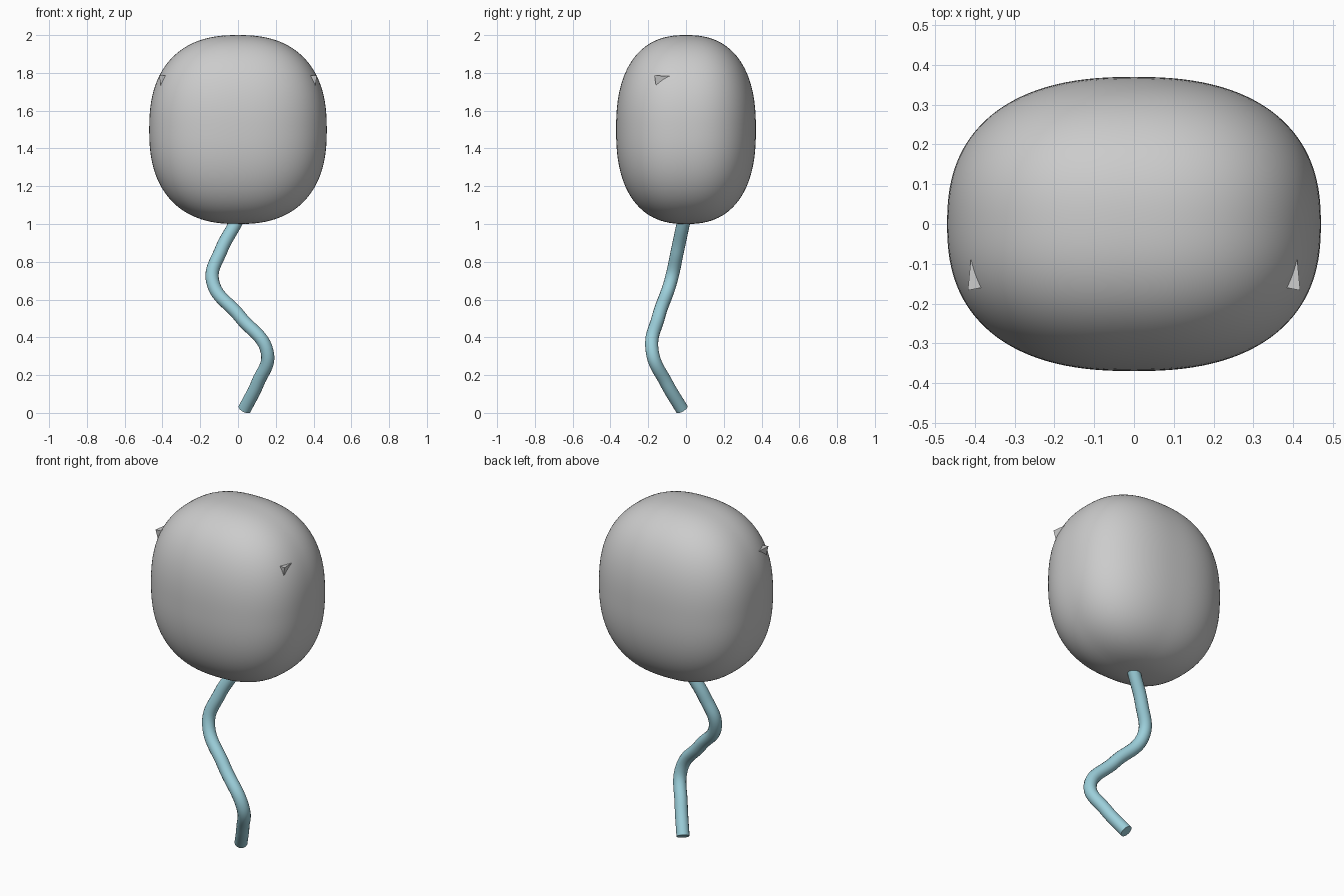
import bpy, bmesh
from mathutils import Vector

if "Cube" in bpy.data.objects:
    bpy.data.objects.remove(bpy.data.objects["Cube"])


def add_mesh(name, bm):
    mesh = bpy.data.meshes.new(name)
    bmesh.ops.recalc_face_normals(bm, faces=bm.faces)
    bm.to_mesh(mesh)
    bm.free()
    ob = bpy.data.objects.new(name, mesh)
    bpy.context.collection.objects.link(ob)
    return ob


def select_only(ob):
    bpy.ops.object.select_all(action='DESELECT')
    ob.select_set(True)
    bpy.context.view_layer.objects.active = ob


# Balloon body: subdivided cube pushed out to a squarish rounded solid
N = 2.43
bm = bmesh.new()
bmesh.ops.create_cube(bm, size=2)
bmesh.ops.subdivide_edges(bm, edges=bm.edges[:], cuts=31, use_grid_fill=True)
for v in bm.verts:
    p = v.co.normalized()
    k = sum(abs(c) ** N for c in p) ** (-1 / N)
    v.co = Vector((p.x * 0.47 * k, p.y * 0.37 * k, 1.5 + p.z * 0.5 * k))
body = add_mesh("balloon_body", bm)
select_only(body)
bpy.ops.object.shade_smooth()

# Small pointed tips poking out near the top, one on each side
tip = Vector((0.418, -0.167, 1.786))
exits = [(0.41, -0.083, 1.783), (0.388, -0.161, 1.785), (0.41, -0.16, 1.739)]
for side, s in (("right", 1), ("left", -1)):
    bm = bmesh.new()
    pts = [tip] + [tip + (Vector(e) - tip) * 2 for e in exits]
    vs = [bm.verts.new((p.x * s, p.y, p.z)) for p in pts]
    for f in ((0, 1, 2), (0, 2, 3), (0, 3, 1), (1, 3, 2)):
        bm.faces.new([vs[i] for i in f])
    add_mesh(side + "_tip", bm)

# Wavy string
path = [(0.035, -0.022, 0.02), (0.105, -0.105, 0.16), (0.155, -0.178, 0.32),
        (0.01, -0.145, 0.51), (-0.135, -0.08, 0.70), (-0.09, -0.045, 0.86),
        (-0.015, -0.015, 1.0), (0.012, -0.004, 1.05)]
curve = bpy.data.curves.new("string", 'CURVE')
curve.dimensions = '3D'
curve.bevel_depth = 0.035
curve.bevel_resolution = 6
curve.resolution_u = 10
curve.use_fill_caps = True
spline = curve.splines.new('BEZIER')
spline.bezier_points.add(len(path) - 1)
for bp, co in zip(spline.bezier_points, path):
    bp.co = co
    bp.handle_left_type = bp.handle_right_type = 'AUTO'
string = bpy.data.objects.new("string", curve)
bpy.context.collection.objects.link(string)
mat = bpy.data.materials.new("string_teal")
mat.diffuse_color = (0.33, 0.62, 0.70, 1)
mat.use_nodes = True
mat.node_tree.nodes["Principled BSDF"].inputs["Base Color"].default_value = mat.diffuse_color
curve.materials.append(mat)
select_only(string)
bpy.ops.object.convert(target='MESH')
bpy.ops.object.shade_smooth_by_angle()
